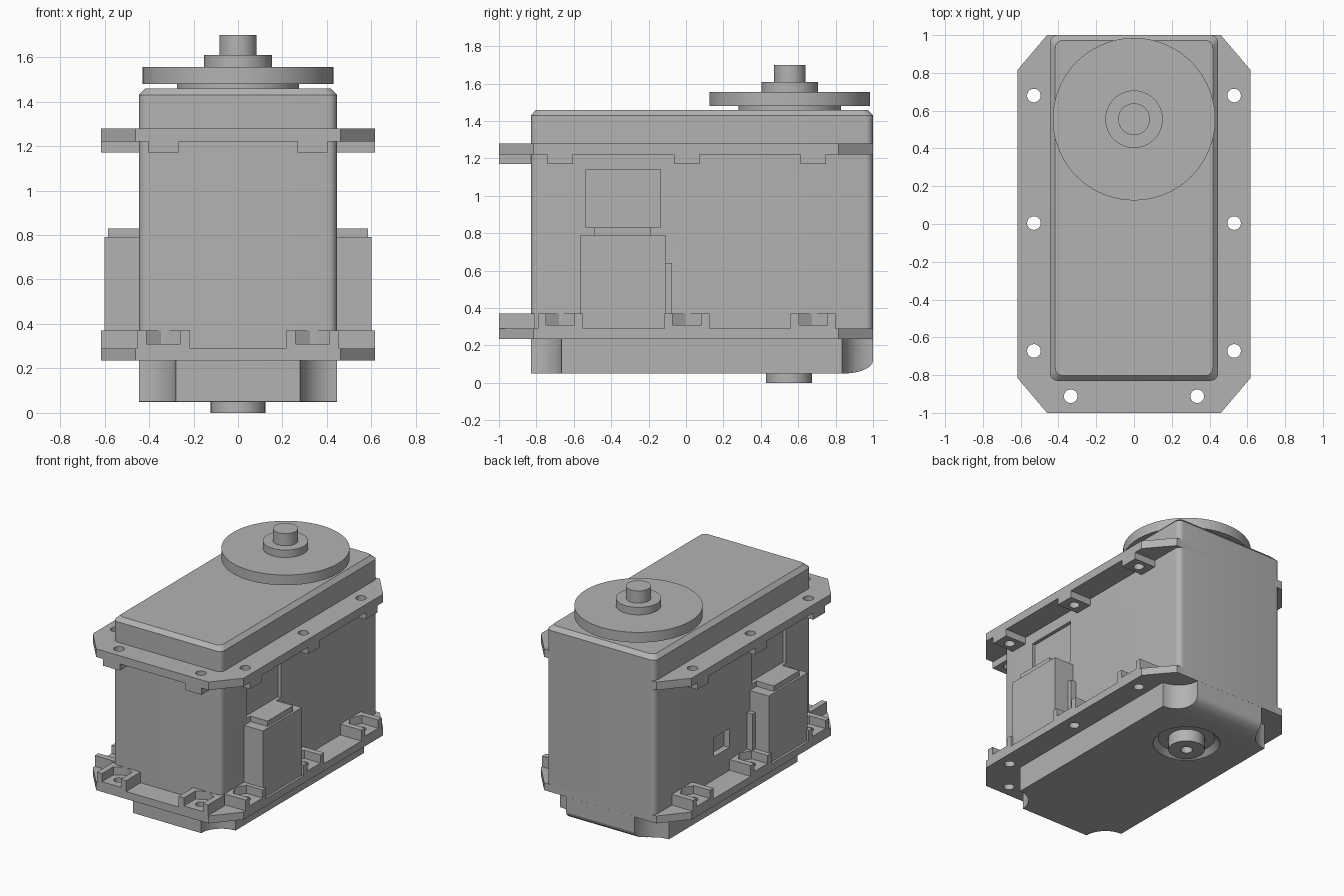
import bpy, bmesh, math

if "Cube" in bpy.data.objects:
    bpy.data.objects.remove(bpy.data.objects["Cube"])

grey = bpy.data.materials.new("plain grey")
grey.diffuse_color = (0.45, 0.45, 0.45, 1)
grey.use_nodes = True
grey.node_tree.nodes["Principled BSDF"].inputs["Base Color"].default_value = grey.diffuse_color


def finish(name, bm, smooth=True):
    bmesh.ops.recalc_face_normals(bm, faces=bm.faces)
    me = bpy.data.meshes.new(name)
    bm.to_mesh(me)
    bm.free()
    ob = bpy.data.objects.new(name, me)
    bpy.context.collection.objects.link(ob)
    me.materials.append(grey)
    if smooth:
        shade(ob)
    return ob


def shade(ob):
    bpy.ops.object.select_all(action='DESELECT')
    ob.select_set(True)
    bpy.context.view_layer.objects.active = ob
    bpy.ops.object.shade_smooth_by_angle(angle=math.radians(32))


def prism(name, pts, z0, z1):
    bm = bmesh.new()
    f = bm.faces.new([bm.verts.new((x, y, z0)) for x, y in pts])
    r = bmesh.ops.extrude_face_region(bm, geom=[f])
    for v in r["geom"]:
        if isinstance(v, bmesh.types.BMVert):
            v.co.z = z1
    return finish(name, bm)


def box(name, x0, x1, y0, y1, z0, z1):
    x0, x1 = sorted((x0, x1))
    return prism(name, [(x0, y0), (x1, y0), (x1, y1), (x0, y1)], z0, z1)


def lathe(name, cx, cy, profile, n=64):
    """Solid of revolution from (radius, z) points, both ends capped."""
    bm = bmesh.new()
    rings = [[bm.verts.new((cx + r * math.cos(a * math.tau / n),
                            cy + r * math.sin(a * math.tau / n), z)) for a in range(n)]
             for r, z in profile]
    for p, q in zip(rings, rings[1:]):
        for i in range(n):
            j = (i + 1) % n
            bm.faces.new((p[i], p[j], q[j], q[i]))
    bm.faces.new(rings[0])
    bm.faces.new(rings[-1])
    return finish(name, bm)


def cyl(name, cx, cy, r, z0, z1, n=32):
    return lathe(name, cx, cy, [(r, z0), (r, z1)], n)


def apply(ob, mod):
    bpy.context.view_layer.objects.active = ob
    bpy.ops.object.modifier_apply(modifier=mod.name)


def boolean(ob, others, op='DIFFERENCE'):
    for c in others:
        m = ob.modifiers.new("bool", 'BOOLEAN')
        m.operation, m.solver, m.object = op, 'EXACT', c
        apply(ob, m)
        bpy.data.objects.remove(c)
    shade(ob)


def rounded(r, inset=0.0, seg=6):
    """Rounded outline of the case seen from above."""
    w, y0, y1 = 0.445 - inset, -0.83 + inset, 1.0 - inset
    pts = []
    for cx, cy, a0 in ((w - r, y1 - r, 0), (-w + r, y1 - r, 90),
                       (-w + r, y0 + r, 180), (w - r, y0 + r, 270)):
        for i in range(seg + 1):
            a = math.radians(a0 + 90 * i / seg)
            pts.append((cx + r * math.cos(a), cy + r * math.sin(a)))
    return pts


# main case with shallow side panels and one small window
case = prism("main_case", rounded(0.04), 0.235, 1.25)
cuts = [box("cut", s * 0.42, s * 0.5, -0.535, -0.135, 0.83, 1.14) for s in (-1, 1)]
cuts.append(box("cut", -0.5, -0.40, 0.13, 0.31, 0.46, 0.60))
boolean(case, cuts)

# top cap with chamfered rim
bm = bmesh.new()
rings = [[bm.verts.new((x, y, z)) for x, y in rounded(0.04, i)]
         for i, z in ((0, 1.25), (0, 1.43), (0.028, 1.46))]
for p, q in zip(rings, rings[1:]):
    for i in range(len(p)):
        j = (i + 1) % len(p)
        bm.faces.new((p[i], p[j], q[j], q[i]))
bm.faces.new(rings[0])
bm.faces.new(rings[-1])
finish("top_cap", bm)

# bottom cap: scooped corners, rounded rear edge, recess around the bush
cap = prism("bottom_cap", rounded(0.02, seg=3), 0.05, 0.235)
scoops = [cyl("cut", s * 0.445, y, 0.165, 0.0, 0.3, 48) for s in (-1, 1) for y in (-0.83, 1.0)]
boolean(cap, scoops)
bm = bmesh.new()
arc = [(0.84 + 0.16 * math.sin(t), 0.12 - 0.07 * math.cos(t))
       for t in (math.pi / 2 * i / 8 for i in range(9))]
f = bm.faces.new([bm.verts.new((-0.6, y, z)) for y, z in arc + [(1.1, 0.12), (1.1, 0.0), (0.84, 0.0)]])
r = bmesh.ops.extrude_face_region(bm, geom=[f])
bmesh.ops.translate(bm, vec=(1.2, 0, 0), verts=[v for v in r["geom"] if isinstance(v, bmesh.types.BMVert)])
rear = finish("cut", bm)
boolean(cap, [rear])
bev = cap.modifiers.new("bevel", 'BEVEL')
bev.width, bev.segments, bev.limit_method, bev.angle_limit = 0.018, 3, 'ANGLE', math.radians(50)
apply(cap, bev)
boolean(cap, [lathe("cut", 0, 0.55, [(0.225, 0.02), (0.225, 0.055), (0.19, 0.09)])])

# bush under the cap with blind hole
bush = cyl("bottom_bush", 0, 0.55, 0.123, 0.0, 0.12, 64)
boolean(bush, [cyl("cut", 0, 0.55, 0.04, -0.02, 0.09)])

# mounting flanges: screw positions with outward direction
screws = [(s * 0.53, y, s, 0) for s in (-1, 1) for y in (-0.672, 0.005, 0.68)]
screws += [(s * 0.335, -0.912, 0, -1) for s in (-1, 1)]
octagon = [(0.617, -0.815), (0.617, 0.815), (0.46, 1), (-0.46, 1),
           (-0.617, 0.815), (-0.617, -0.815), (-0.46, -1), (0.46, -1)]


def tab(x, y, dx, dy, half, z0, z1):
    if dx:
        return box("tab", dx * 0.43, dx * 0.617, y - half, y + half, z0, z1)
    return box("tab", x - half, x + half, -1.0, -0.81, z0, z1)


upper = prism("upper_flange", octagon, 1.22, 1.28)
boolean(upper, [tab(*s, 0.068, 1.17, 1.25) for s in screws], 'UNION')
boolean(upper, [cyl("cut", x, y, 0.036, 1.1, 1.35, 24) for x, y, _, _ in screws])

lower = prism("lower_flange", octagon, 0.235, 0.29)
boolean(lower, [tab(*s, 0.12, 0.26, 0.37) for s in screws], 'UNION')
cuts = []
for x, y, dx, dy in screws:
    # nut pocket: pointed inward, open outward
    w, c = 0.077, 0.089
    pts = [(-c, 0), (-c / 2, -w), (0.2, -w), (0.2, w), (-c / 2, w)]
    cuts.append(prism("cut", [(x + u * dx - v * dy, y + u * dy + v * dx) for u, v in pts], 0.31, 0.45))
    cuts.append(cyl("cut", x, y, 0.036, 0.15, 0.45, 24))
boolean(lower, cuts)

# side connectors
for s, side in ((1, "right"), (-1, "left")):
    box(side + "_connector", s * 0.40, s * 0.60, -0.565, -0.11, 0.28, 0.79)
    box(side + "_connector_top", s * 0.40, s * 0.585, -0.49, -0.19, 0.78, 0.83)
    box(side + "_connector_rib", s * 0.40, s * 0.49, -0.115, -0.075, 0.28, 0.64)

# output disc, hub and shaft
lathe("output_disc", 0, 0.555, [(0.275, 1.45), (0.275, 1.48), (0.43, 1.48), (0.43, 1.555),
                                (0.152, 1.555), (0.152, 1.61), (0.084, 1.61), (0.084, 1.70)], 96)
